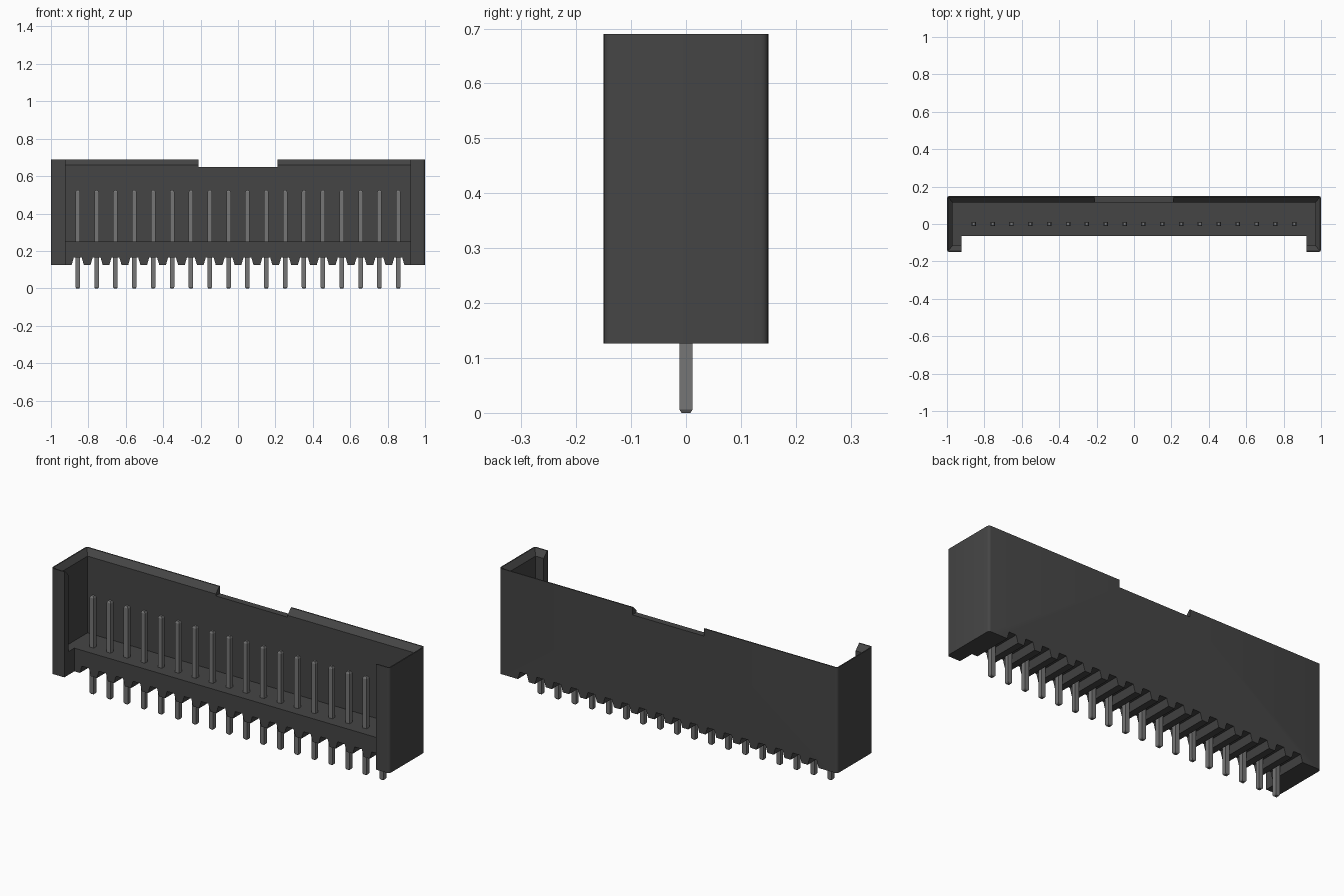
import bpy
import bmesh
from mathutils import Matrix, Vector

cube = bpy.data.objects.get("Cube")
if cube:
    bpy.data.objects.remove(cube, do_unlink=True)

PINS = 18
PITCH = 0.1008
BASE, FLOOR, TOP = 0.126, 0.25, 0.69


def material(name, value):
    mat = bpy.data.materials.new(name)
    mat.use_nodes = True
    colour = (value, value, value, 1)
    mat.diffuse_color = colour
    mat.node_tree.nodes["Principled BSDF"].inputs["Base Color"].default_value = colour
    return mat


def add_object(name, bm, mat):
    bmesh.ops.recalc_face_normals(bm, faces=bm.faces)
    mesh = bpy.data.meshes.new(name)
    bm.to_mesh(mesh)
    bm.free()
    mesh.materials.append(mat)
    obj = bpy.data.objects.new(name, mesh)
    bpy.context.collection.objects.link(obj)
    return obj


def loft(bm, rings):
    """Skin matching rings of points and cap both ends."""
    loops = [[bm.verts.new(p) for p in ring] for ring in rings]
    n = len(loops[0])
    for a, b in zip(loops, loops[1:]):
        for i in range(n):
            j = (i + 1) % n
            bm.faces.new((a[i], a[j], b[j], b[i]))
    bm.faces.new(loops[0])
    bm.faces.new(loops[-1])


def rect(hx, hy, z, x=0):
    return [(x - hx, -hy, z), (x + hx, -hy, z), (x + hx, hy, z), (x - hx, hy, z)]


def box(bm, lo, hi):
    lo, hi = Vector(lo), Vector(hi)
    size = hi - lo
    mat = Matrix.Translation((lo + hi) / 2) @ Matrix.Diagonal((*size, 1))
    bmesh.ops.create_cube(bm, size=1, matrix=mat)


def cut(target, name, bm, mat):
    cutter = add_object(name, bm, mat)
    cutter.hide_render = True
    mod = target.modifiers.new(name, "BOOLEAN")
    mod.operation = "DIFFERENCE"
    mod.solver = "EXACT"
    mod.object = cutter
    bpy.ops.object.select_all(action="DESELECT")
    bpy.context.view_layer.objects.active = target
    target.select_set(True)
    bpy.ops.object.modifier_apply(modifier=mod.name)
    bpy.data.objects.remove(cutter, do_unlink=True)


plastic = material("black plastic", 0.06)
metal = material("grey metal", 0.18)

# Housing block with rounded vertical corners
bm = bmesh.new()
box(bm, (-1, -0.15, BASE), (1, 0.15, TOP))
upright = [e for e in bm.edges if abs(e.verts[0].co.z - e.verts[1].co.z) > 0.1]
bmesh.ops.bevel(bm, geom=upright, offset=0.014, segments=4, profile=0.5, affect="EDGES")
housing = add_object("housing", bm, plastic)

# Cavity with a flared rim
bm = bmesh.new()
loft(bm, [rect(0.97, 0.115, FLOOR), rect(0.97, 0.115, 0.66),
          rect(0.994, 0.144, TOP), rect(0.994, 0.144, 0.8)])
cut(housing, "cavity_cutter", bm, plastic)

# Open front between the two corner lips
bm = bmesh.new()
box(bm, (-0.922, -0.3, 0), (0.922, -0.065, 1))
cut(housing, "front_cutter", bm, plastic)

# Notch in the top of the back wall
bm = bmesh.new()
box(bm, (-0.212, 0.05, 0.65), (0.212, 0.3, 1))
cut(housing, "notch_cutter", bm, plastic)

# Tapered grooves under the floor, one per pin
pin_xs = [(i - (PINS - 1) / 2) * PITCH for i in range(PINS)]
bm = bmesh.new()
for x in pin_xs:
    section = [(-0.034, 0.12), (0.034, 0.12), (0.021, 0.165), (-0.021, 0.165)]
    loft(bm, [[(x + dx, y, z) for dx, z in section] for y in (-0.2, 0.2)])
cut(housing, "groove_cutter", bm, plastic)

bpy.ops.object.shade_smooth_by_angle(angle=0.5)

# Square pins with tapered ends
bm = bmesh.new()
for x in pin_xs:
    loft(bm, [rect(h, h, z, x) for h, z in
              ((0.008, 0), (0.012, 0.006), (0.012, 0.515), (0.007, 0.525))])
add_object("contact_pins", bm, metal)
